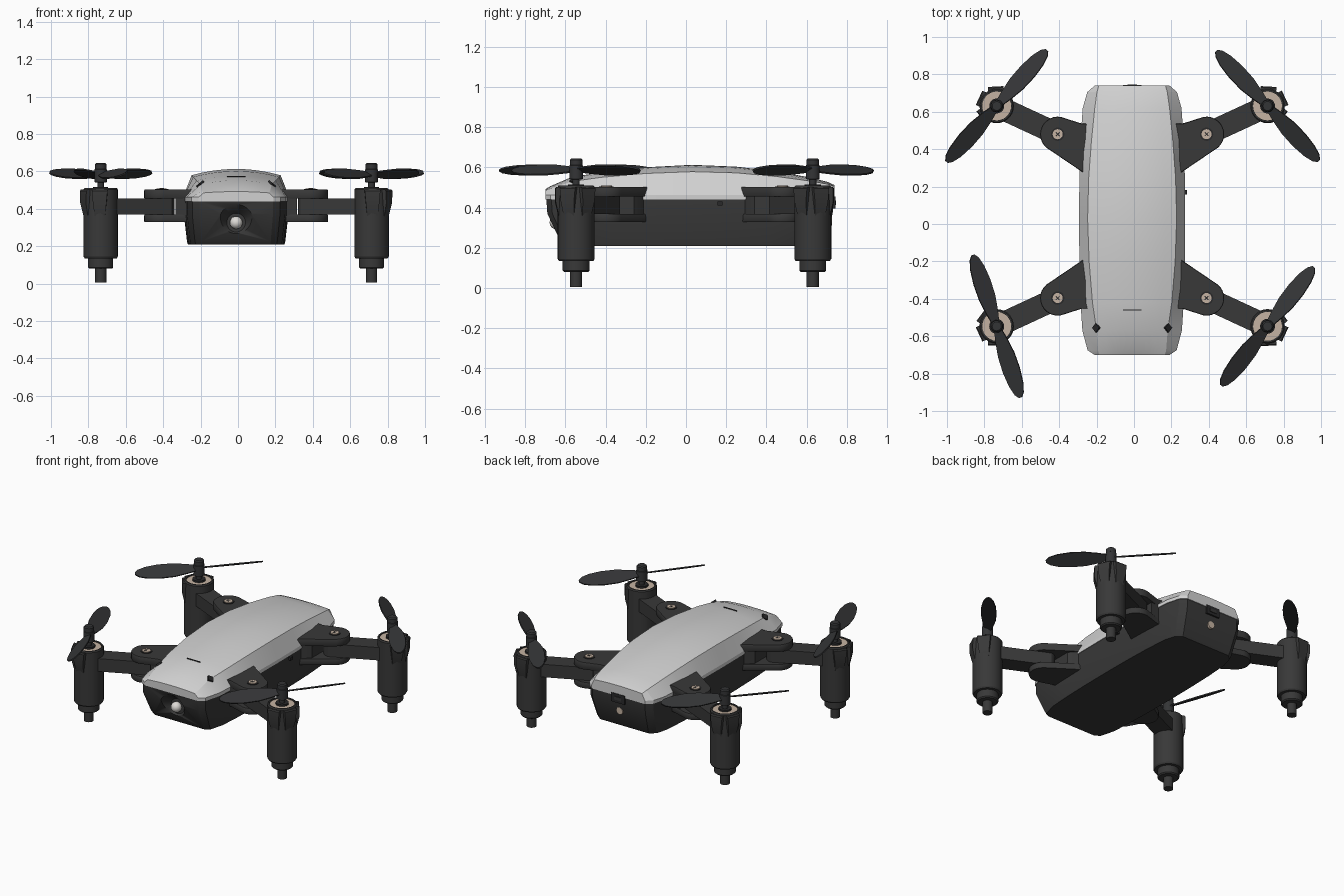
import bpy, bmesh, math
from mathutils import Matrix, Vector

if "Cube" in bpy.data.objects:
    bpy.data.objects.remove(bpy.data.objects["Cube"])

def material(name, r, g, b):
    m = bpy.data.materials.new(name)
    m.diffuse_color = (r, g, b, 1)
    m.use_nodes = True
    m.node_tree.nodes["Principled BSDF"].inputs["Base Color"].default_value = m.diffuse_color
    return m

DARK = material("charcoal plastic", 0.04, 0.04, 0.04)
BLACK = material("black plastic", 0.022, 0.022, 0.023)
BLADE = material("propeller grey", 0.034, 0.035, 0.037)
SHELL = material("silver shell", 0.64, 0.64, 0.64)
METAL = material("warm metal", 0.56, 0.45, 0.36)
LENS = material("lens white", 0.72, 0.70, 0.67)
CX, CY = -0.01, 0.042          # symmetry centre of the four arms

def finish(name, bm, mat, angle=30):
    bmesh.ops.recalc_face_normals(bm, faces=bm.faces)
    me = bpy.data.meshes.new(name)
    bm.to_mesh(me)
    bm.free()
    me.materials.append(mat)
    ob = bpy.data.objects.new(name, me)
    bpy.context.collection.objects.link(ob)
    bpy.ops.object.select_all(action='DESELECT')
    ob.select_set(True)
    bpy.context.view_layer.objects.active = ob
    bpy.ops.object.shade_smooth_by_angle(angle=math.radians(angle))
    return ob

def loft(name, rings, mat, angle=30):
    """Skin a list of closed rings and cap both ends."""
    bm = bmesh.new()
    vs = [[bm.verts.new(p) for p in ring] for ring in rings]
    n = len(vs[0])
    for a, b in zip(vs, vs[1:]):
        for i in range(n):
            bm.faces.new((a[i], a[(i + 1) % n], b[(i + 1) % n], b[i]))
    bm.faces.new(vs[0])
    bm.faces.new(vs[-1])
    return finish(name, bm, mat, angle)

def prism(name, pts, z0, z1, mat, inset=0.0):
    """Extruded outline; inset softens the upper and lower rims."""
    c = sum((Vector(p) for p in pts), Vector((0, 0))) / len(pts)
    small = [c + (Vector(p) - c) * (1 - inset) for p in pts]
    rings = [[(*p, z0 + inset / 6) for p in pts], [(*p, z1 - inset / 6) for p in pts]]
    if inset:
        rings = [[(*p, z0) for p in small]] + rings + [[(*p, z1) for p in small]]
    return loft(name, rings, mat)

def lathe(name, x, y, profile, mat, n=28):
    rings = [[(x + r * math.cos(2 * math.pi * i / n), y + r * math.sin(2 * math.pi * i / n), z)
              for i in range(n)] for r, z in profile]
    return loft(name, rings, mat)

def arc(cx, cy, r, a0, a1, n=12):
    return [(cx + r * math.cos(math.radians(a0 + (a1 - a0) * i / n)),
             cy + r * math.sin(math.radians(a0 + (a1 - a0) * i / n))) for i in range(n + 1)]

def box(name, loc, size, mat, rot=Matrix()):
    bm = bmesh.new()
    bmesh.ops.create_cube(bm, size=1, matrix=Matrix.Translation(loc) @ rot @ Matrix.Diagonal((*size, 1)))
    return finish(name, bm, mat)

# Body stations along y: y, half width, top half width, top edge z, crown z
stations = [(-0.70, .200, .175, .485, .492), (-0.675, .238, .182, .495, .507),
            (-0.57, .266, .190, .530, .552), (-0.42, .276, .212, .551, .576),
            (-0.2, .282, .230, .570, .601), (0.03, .284, .238, .579, .613),
            (0.25, .282, .232, .573, .604), (0.45, .276, .217, .555, .580),
            (0.62, .264, .200, .532, .550), (0.705, .240, .188, .517, .528), (0.74, .200, .178, .505, .512)]

# Crowned upper shell
rings = []
for y, w, t, ze, zc in stations:
    half = [(w, .44), (w, .462), (t, ze)] + [(t * f, zc - (zc - ze) * f * f) for f in (.75, .5, .25)]
    sec = half + [(0, zc)] + [(-x, z) for x, z in reversed(half)]
    rings.append([(CX + x, y, z) for x, z in sec])
loft("upper_shell", rings, SHELL, 22)

# Tapered lower hull with sloping ends
def hull_ring(z, kx, y0, y1):
    side = [(w * kx, y0 + (y + .70) / 1.44 * (y1 - y0)) for y, w, *_ in stations]
    return [(CX + x, y, z) for x, y in side] + [(CX - x, y, z) for x, y in reversed(side)]

hull = loft("lower_hull", [hull_ring(.21, .91, -.61, .67), hull_ring(.225, .925, -.622, .68),
                           hull_ring(.37, .985, -.69, .73), hull_ring(.44, .985, -.695, .735)], DARK, 22)

# Conical camera recess and lens
turn = Matrix.Rotation(math.radians(90), 4, 'X')
bm = bmesh.new()
bmesh.ops.create_cone(bm, cap_ends=True, segments=32, radius1=.05, radius2=.125, depth=.10,
                      matrix=Matrix.Translation((CX, -.68, .326)) @ turn)
cutter = finish("recess_cutter", bm, DARK)
cutter.hide_render = True
mod = hull.modifiers.new("recess", 'BOOLEAN')
mod.object = cutter
mod.solver = 'EXACT'
bpy.context.view_layer.objects.active = hull
bpy.ops.object.modifier_apply(modifier=mod.name)
bpy.data.objects.remove(cutter)
bm = bmesh.new()
bmesh.ops.create_uvsphere(bm, u_segments=20, v_segments=12, radius=.034,
                          matrix=Matrix.Translation((CX, -.645, .326)))
finish("camera_lens", bm, LENS, 60)

# Small body details: shell vents, seam, side button, rear port and screw
for s in (-1, 1):
    box("shell_vent", (CX + s * .192, -.555, .533), (.035, .035, .012), BLACK,
        Matrix.Rotation(s * math.radians(40), 4, 'Y') @ Matrix.Rotation(math.radians(45), 4, 'Z'))
box("shell_seam", (CX, -.46, .5715), (.10, .004, .006), BLACK)
box("side_button", (CX + .284, .17, .42), (.02, .025, .02), BLACK)
box("rear_port", (CX, .735, .425), (.10, .016, .06), BLACK)
box("rear_port_slot", (CX, .744, .425), (.05, .006, .022), DARK)
bm = bmesh.new()
bmesh.ops.create_cone(bm, cap_ends=True, segments=16, radius1=.024, radius2=.024, depth=.02,
                      matrix=Matrix.Translation((CX, .717, .335)) @ turn)
finish("rear_screw", bm, METAL)

# Propeller with two flat pitched blades
def propeller(x, y, angle, spin):
    outline = [(.02, .022), (.08, .036), (.16, .050), (.25, .052), (.33, .043), (.38, .027), (.402, .008)]
    for k in (0, 180):
        bm = bmesh.new()
        pts = outline + [(u, -v) for u, v in reversed(outline)]
        lo, hi = ([bm.verts.new((u, v, z)) for u, v in pts] for z in (-.004, .004))
        bm.faces.new(lo)
        bm.faces.new(hi)
        for i in range(len(pts)):
            j = (i + 1) % len(pts)
            bm.faces.new((lo[i], lo[j], hi[j], hi[i]))
        bm.transform(Matrix.Translation((x, y, .587)) @ Matrix.Rotation(math.radians(angle + k), 4, 'Z')
                     @ Matrix.Rotation(math.radians(28 * spin), 4, 'X'))
        finish("propeller_blade", bm, BLADE)
    lathe("propeller_hub", x, y, [(.018, .50), (.018, .54), (.034, .542), (.034, .61),
                                  (.031, .612), (.031, .638), (.024, .645)], BLADE, 20)

# Four arms, written for one quadrant and mirrored
blade_angle = {(-1, -1): 108.5, (1, -1): 52, (-1, 1): 48, (1, 1): 133}
for sx in (-1, 1):
    for sy in (-1, 1):
        def q(pts):
            return [(CX + sx * x, CY + sy * y) for x, y in pts]
        kx, ky, mx, my = .398, .438, .724, .589
        a = math.atan2(my - ky, mx - kx)
        d = math.degrees(a)

        # Hinge fork: two plates joined by an inner block
        fork = [(.22, .20), (.265, .235)] + arc(kx, ky, .094, -50, 100) + [(.27, .495), (.22, .495)]
        prism("fork_top", q(fork), .455, .502, DARK, .03)
        prism("fork_bottom", q(fork), .328, .368, DARK, .03)
        prism("fork_block", q([(.2, .22), (.265, .24), (.325, .30), (.325, .50), (.2, .492)]), .36, .46, DARK)
        lathe("hinge_screw_rim", *q([(kx, ky)])[0], [(.036, .495), (.036, .505)], BLACK, 20)
        lathe("hinge_screw", *q([(kx, ky)])[0], [(.027, .495), (.027, .509)], METAL, 20)
        sx0, sy0 = q([(kx, ky)])[0]
        for r in (45, 135):
            box("screw_slot", (sx0, sy0, .509), (.028, .005, .002), BLACK,
                Matrix.Rotation(math.radians(r), 4, 'Z'))

        # Arm with rounded hinge end
        nx, ny = -math.sin(a) * .06, math.cos(a) * .06
        arm = arc(kx, ky, .068, d + 118, d + 242) + [(mx - nx, my - ny), (mx + nx, my + ny)]
        prism("arm", q(arm), .368, .455, DARK)

        # Motor pod, clips and gold rim
        px, py = q([(mx, my)])[0]
        lathe("motor_pod", px, py, [(.030, .005), (.030, .08), (.060, .08), (.067, .087), (.067, .135),
                                    (.086, .135), (.092, .145), (.092, .503), (.086, .51),
                                    (.078, .51), (.078, .495)], DARK)
        lathe("motor_plate", px, py, [(.077, .49), (.077, .503)], METAL)
        lathe("motor_core", px, py, [(.040, .495), (.040, .515)], BLACK, 20)
        for da in (-62, 0, 62):
            t = a + math.radians(da)
            e, f = Vector((math.cos(t), math.sin(t))), Vector((-math.sin(t), math.cos(t)))
            c = Vector((mx, my))
            def clip(r, w, z):
                return [(*p, z) for p in q([c + e * .075 - f * w, c + e * r - f * w,
                                            c + e * r + f * w, c + e * .075 + f * w])]
            loft("motor_clip", [clip(.088, .028, .36), clip(.104, .036, .43), clip(.104, .042, .495),
                                clip(.098, .042, .502)], DARK)
        propeller(px, py, blade_angle[(sx, sy)], sx * sy)
